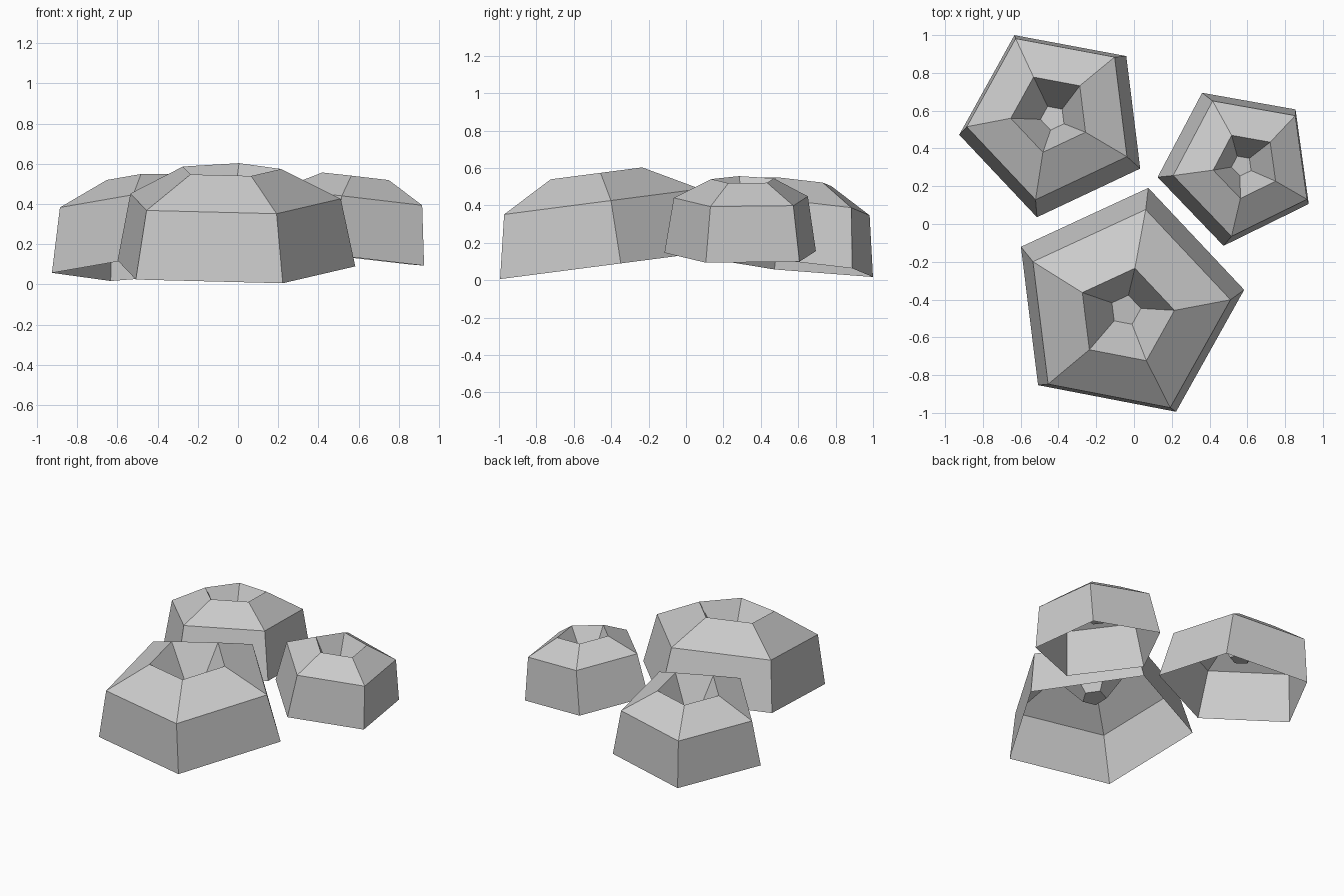
import bpy, bmesh, math
from mathutils import Vector

if "Cube" in bpy.data.objects:
    bpy.data.objects.remove(bpy.data.objects["Cube"])

SIDES = 5

def barnacle(name, base, lean, turn, radius, mid_h, top_h):
    """Open-bottomed five-sided shell with a sunken cup, leaning along an axis."""
    # profile: base rim, shoulder, mouth rim, cup floor
    profile = [(radius, 0), (radius * 0.885, mid_h),
               (radius * 0.413, top_h), (radius * 0.13, top_h * 0.5)]
    tilt = Vector((0, 0, 1)).rotation_difference(Vector((lean[0], lean[1], 1)))
    bm = bmesh.new()
    rings = []
    for r, h in profile:
        ring = []
        for i in range(SIDES):
            a = math.radians(turn) + 2 * math.pi * i / SIDES
            p = Vector((r * math.cos(a), r * math.sin(a), h))
            ring.append(bm.verts.new(tilt @ p))
        rings.append(ring)
    for lo, hi in zip(rings, rings[1:]):
        for i in range(SIDES):
            j = (i + 1) % SIDES
            bm.faces.new((lo[i], lo[j], hi[j], hi[i]))
    bm.faces.new(rings[-1])
    mesh = bpy.data.meshes.new(name)
    bm.to_mesh(mesh)
    bm.free()
    obj = bpy.data.objects.new(name, mesh)
    obj.location = base
    bpy.context.collection.objects.link(obj)

# large front shell, medium back-left shell, small back-right shell
barnacle("large_shell", (-0.045, -0.425, 0.08), (0, -0.13), 79, 0.633, 0.34, 0.494)
barnacle("medium_shell", (-0.416, 0.538, 0.08), (-0.058, 0.109), 115.2, 0.514, 0.325, 0.452)
barnacle("small_shell", (0.548, 0.308, 0.136), (0.115, 0.005), 116, 0.43, 0.297, 0.403)
